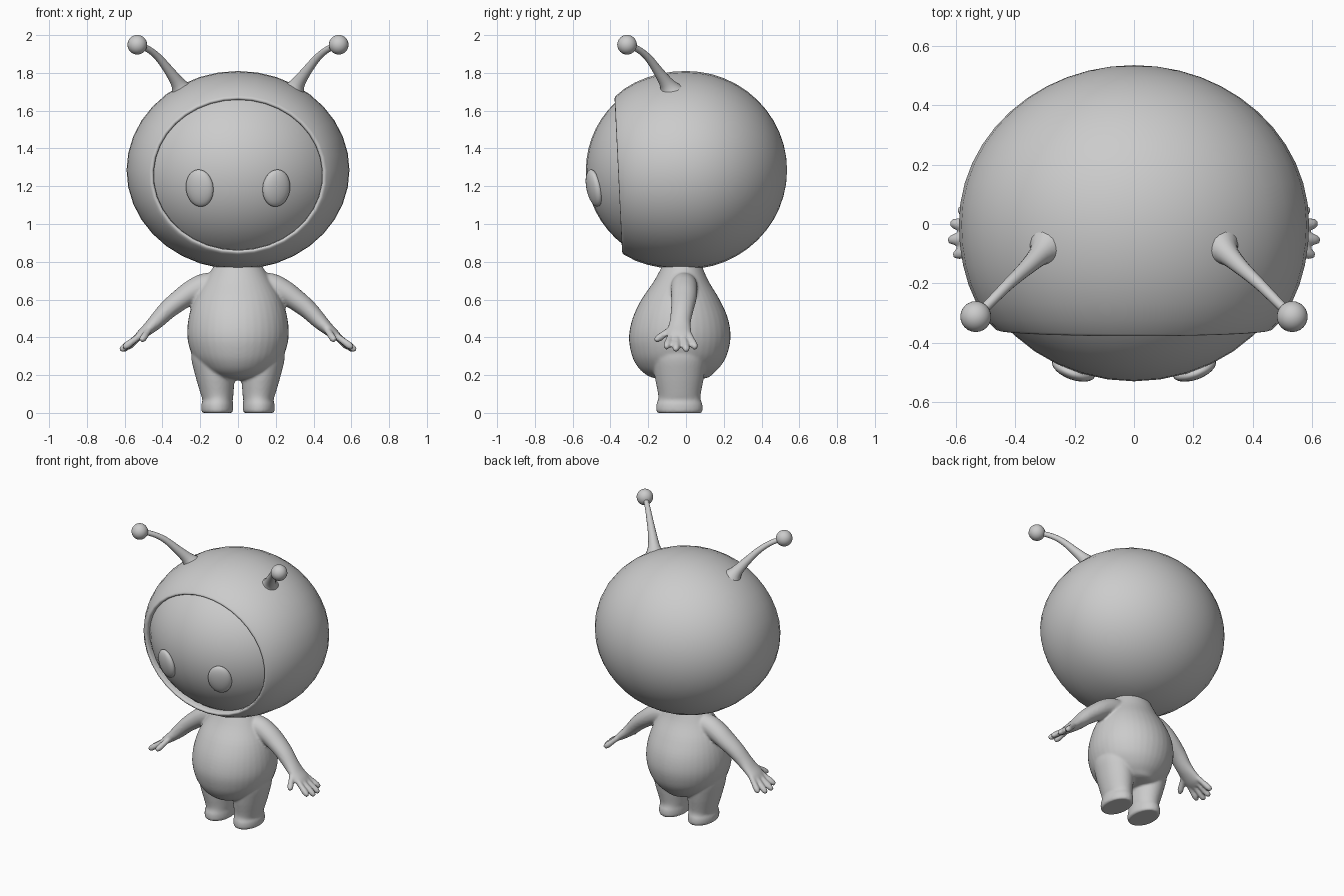
import bpy, bmesh, math
from mathutils import Vector, Matrix

if "Cube" in bpy.data.objects:
    bpy.data.objects.remove(bpy.data.objects["Cube"])

grey = bpy.data.materials.new("light_grey")
grey.diffuse_color = (0.6, 0.6, 0.6, 1)
grey.use_nodes = True
grey.node_tree.nodes["Principled BSDF"].inputs["Base Color"].default_value = grey.diffuse_color


def finish(name, bm):
    bmesh.ops.recalc_face_normals(bm, faces=bm.faces)
    me = bpy.data.meshes.new(name)
    bm.to_mesh(me)
    bm.free()
    me.materials.append(grey)
    for p in me.polygons:
        p.use_smooth = True
    ob = bpy.data.objects.new(name, me)
    bpy.context.collection.objects.link(ob)
    return ob


def spline(pts, steps):
    """Catmull-Rom through points of any dimension."""
    out = []
    for i in range(len(pts) - 1):
        a, b, c, d = (pts[max(i - 1, 0)], pts[i], pts[i + 1], pts[min(i + 2, len(pts) - 1)])
        for k in range(steps):
            t = k / steps
            out.append([0.5 * (2 * q + (r - p) * t + (2 * p - 5 * q + 4 * r - s) * t * t
                               + (3 * q - p - 3 * r + s) * t ** 3) for p, q, r, s in zip(a, b, c, d)])
    return out + [list(pts[-1])]


def tube(bm, pts, side=1, axis=None, n=20, steps=4):
    """Closed tube through (x, y, z, radius across, radius along y)."""
    pts = spline(pts, steps)
    rings = []
    for i, p in enumerate(pts):
        c = Vector(p[:3])
        t = axis or (Vector(pts[min(i + 1, len(pts) - 1)][:3]) - Vector(pts[max(i - 1, 0)][:3])).normalized()
        v = Vector((0, 1, 0))
        v = (v - t * v.dot(t)).normalized()
        u = t.cross(v)
        ring = []
        for k in range(n):
            a = 2 * math.pi * k / n
            q = c + u * p[3] * math.cos(a) + v * p[4] * math.sin(a)
            ring.append(bm.verts.new((q.x * side, q.y, q.z)))
        rings.append(ring)
    for r0, r1 in zip(rings, rings[1:]):
        for k in range(n):
            bm.faces.new((r0[k], r0[(k + 1) % n], r1[(k + 1) % n], r1[k]))
    bm.faces.new(rings[0])
    bm.faces.new(rings[-1])


def ellipsoid(name, loc, radii, rot=(0, 0, 0), seg=32, rings=20):
    bm = bmesh.new()
    bmesh.ops.create_uvsphere(bm, u_segments=seg, v_segments=rings, radius=1)
    bmesh.ops.scale(bm, vec=radii, verts=bm.verts)
    ob = finish(name, bm)
    ob.location, ob.rotation_euler = loc, rot
    return ob


# Hood: sphere with poles along y, flared toward the face opening, cut open
C = Vector((0, 0, 1.285))
bm = bmesh.new()
bmesh.ops.create_uvsphere(bm, u_segments=36, v_segments=24, radius=1)
bmesh.ops.rotate(bm, verts=bm.verts, cent=(0, 0, 0), matrix=Matrix.Rotation(math.pi / 2, 3, 'X'))
for v in bm.verts:
    f = min(max(-v.co.y / 0.65, 0), 1) ** 2
    k = 1 + f * (0.065 - 0.03 * v.co.z)
    v.co = C + Vector((v.co.x * 0.59 * k, v.co.y * 0.535, v.co.z * 0.525 * k))
geom = bm.verts[:] + bm.edges[:] + bm.faces[:]
bmesh.ops.bisect_plane(bm, geom=geom, plane_co=(0, -0.33, 0.83),
                       plane_no=(0, -1, -0.047), clear_outer=True)
# rounded lip turning in to the face
for scale, back in ((0.985, -0.006), (0.965, -0.002), (0.95, 0.012), (0.945, 0.04)):
    rim = [e for e in bm.edges if e.is_boundary]
    if scale == 0.985:
        base = 1.0
    new = bmesh.ops.extrude_edge_only(bm, edges=rim)["geom"]
    for v in [g for g in new if isinstance(g, bmesh.types.BMVert)]:
        s = scale / base
        v.co.x *= s
        v.co.z = 1.253 + (v.co.z - 1.253) * s
        v.co.y += back
    base = scale
finish("hood", bm)

# Face and eyes
ellipsoid("face", C, (0.57, 0.53, 0.507), seg=40, rings=28)
for s, label in ((-1, "left"), (1, "right")):
    ellipsoid("eye_" + label, (s * 0.203, -0.487, 1.19), (0.077, 0.033, 0.1),
              (0.2, 0, s * 0.35), 24, 16)

    # Antenna stalk with flared root, and its ball
    bm = bmesh.new()
    stalk = [(0.285, -0.07, 1.68, 0.085), (0.312, -0.098, 1.735, 0.042), (0.36, -0.145, 1.805, 0.027),
             (0.42, -0.2, 1.88, 0.02), (0.475, -0.255, 1.925, 0.017), (0.53, -0.31, 1.948, 0.016)]
    tube(bm, [p + (p[3],) for p in stalk], s, n=16)
    finish("antenna_" + label, bm)
    ellipsoid("antenna_ball_" + label, (s * 0.533, -0.312, 1.949), (0.052,) * 3, seg=24, rings=16)

# Body: torso, legs and arms fused into one soft skin
bm = bmesh.new()
up = Vector((0, 0, 1))
torso = [(0.172, 0.03, -0.06, 0.0), (0.185, 0.1, -0.17, 0.11), (0.21, 0.16, -0.222, 0.145),
         (0.25, 0.205, -0.26, 0.185), (0.31, 0.245, -0.288, 0.218), (0.4, 0.268, -0.302, 0.236),
         (0.5, 0.262, -0.283, 0.222), (0.6, 0.232, -0.236, 0.178), (0.7, 0.175, -0.168, 0.118),
         (0.79, 0.12, -0.12, 0.08)]
tube(bm, [(0, (a + b) / 2, z, w, (b - a) / 2) for z, w, a, b in torso], axis=up, n=40)
leg = [(0.0, 0.11, 0.078, 0.116), (0.012, 0.11, 0.084, 0.123), (0.045, 0.11, 0.084, 0.122),
       (0.068, 0.108, 0.08, 0.114), (0.1, 0.111, 0.087, 0.113), (0.2, 0.123, 0.104, 0.132),
       (0.3, 0.14, 0.108, 0.14), (0.38, 0.14, 0.09, 0.12)]
arm = [(0.06, -0.01, 0.685, 0.06, 0.065), (0.17, -0.01, 0.672, 0.068, 0.07), (0.24, -0.01, 0.643, 0.063, 0.07),
       (0.3, -0.012, 0.603, 0.057, 0.067), (0.37, -0.02, 0.548, 0.05, 0.06), (0.43, -0.03, 0.487, 0.042, 0.056),
       (0.475, -0.035, 0.445, 0.033, 0.062), (0.515, -0.035, 0.412, 0.026, 0.066), (0.54, -0.033, 0.392, 0.016, 0.055)]
# digits: root, tip
digits = [((0.51, 0.015, 0.415), (0.582, 0.048, 0.348)), ((0.52, -0.015, 0.41), (0.608, 0.002, 0.335)),
          ((0.52, -0.05, 0.41), (0.615, -0.053, 0.337)), ((0.51, -0.08, 0.415), (0.598, -0.103, 0.35)),
          ((0.465, -0.07, 0.45), (0.507, -0.155, 0.388))]
for s in (-1, 1):
    tube(bm, [(x, -0.035, z, a, b) for z, x, a, b in leg], s, axis=up, n=32)
    tube(bm, arm, s, n=24)
    for a, b in digits:
        a, b = Vector(a), Vector(b)
        pts = [(*a.lerp(b, t), r, r) for t, r in ((0, 0.018), (0.4, 0.018), (0.8, 0.02), (1, 0.017), (1.1, 0.01))]
        tube(bm, pts, s, n=12, steps=3)
body = finish("body", bm)
m = body.modifiers.new("fuse", 'REMESH')
m.mode, m.voxel_size, m.use_smooth_shade = 'VOXEL', 0.008, True
m = body.modifiers.new("soften", 'SMOOTH')
m.factor, m.iterations = 0.5, 5
